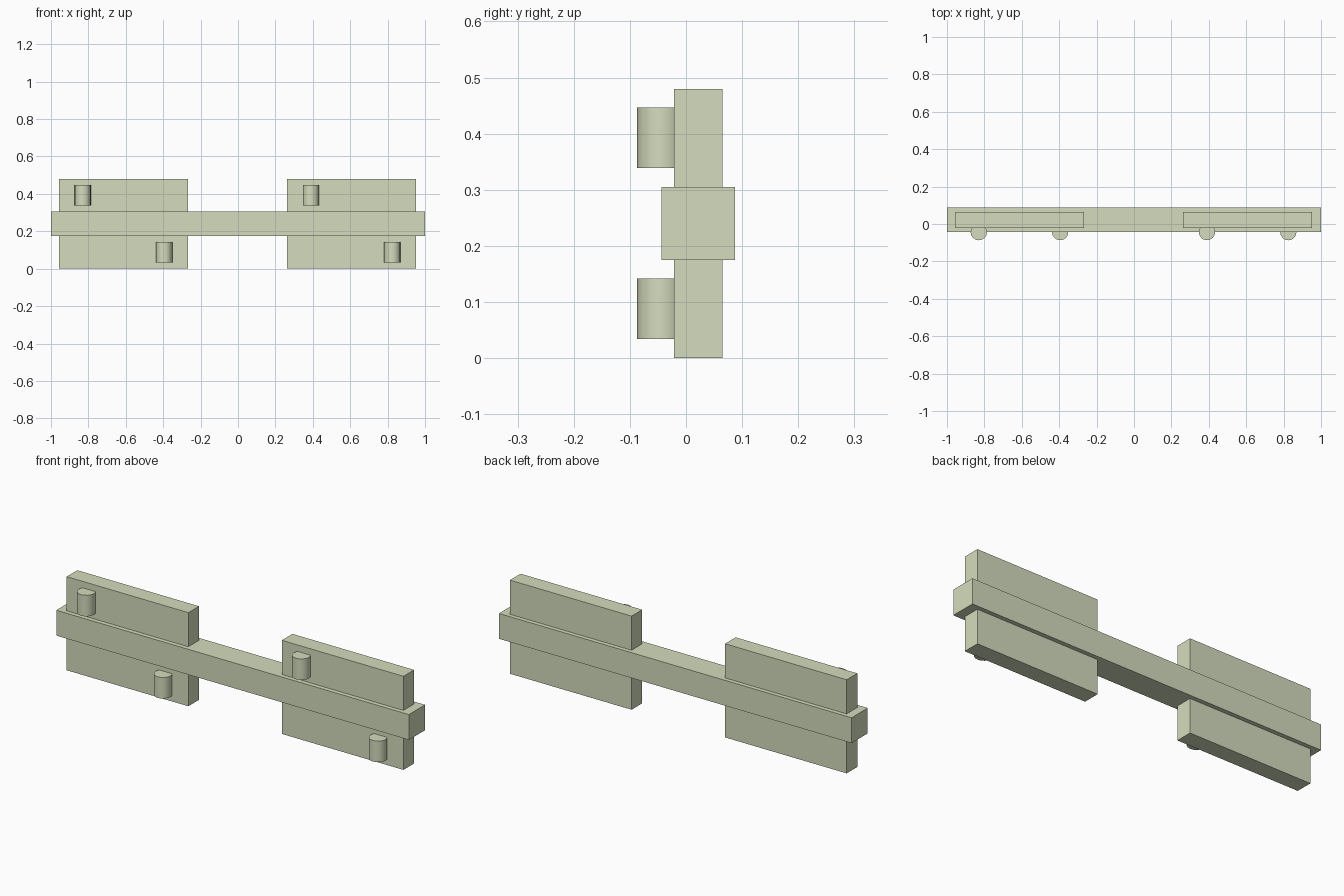
import bpy

if "Cube" in bpy.data.objects:
    bpy.data.objects.remove(bpy.data.objects["Cube"])

sage = bpy.data.materials.new("pale_green")
sage.diffuse_color = (0.66, 0.72, 0.51, 1)
sage.use_nodes = True
sage.node_tree.nodes["Principled BSDF"].inputs["Base Color"].default_value = sage.diffuse_color


def finish(name):
    ob = bpy.context.object
    ob.name = name
    ob.data.materials.append(sage)
    return ob


def box(name, x0, x1, y0, y1, z0, z1):
    bpy.ops.mesh.primitive_cube_add(
        size=1, location=((x0 + x1) / 2, (y0 + y1) / 2, (z0 + z1) / 2))
    ob = finish(name)
    ob.scale = (x1 - x0, y1 - y0, z1 - z0)
    bpy.ops.object.transform_apply(location=False, rotation=False, scale=True)


# Long horizontal bar
box("cross_bar", -1, 1, -0.044, 0.087, 0.175, 0.305)

# Plate crossing the bar on each side, with one upper and one lower peg
for side, cx in (("left", -0.612), ("right", 0.608)):
    box(side + "_plate", cx - 0.345, cx + 0.345, -0.021, 0.065, 0, 0.48)
    for level, dx, z in (("upper", -0.218, 0.393), ("lower", 0.217, 0.088)):
        bpy.ops.mesh.primitive_cylinder_add(
            vertices=16, radius=0.0435, depth=0.108,
            location=(cx + dx, -0.0435, z))
        finish(f"{side}_{level}_peg")
        bpy.ops.object.shade_smooth_by_angle()
